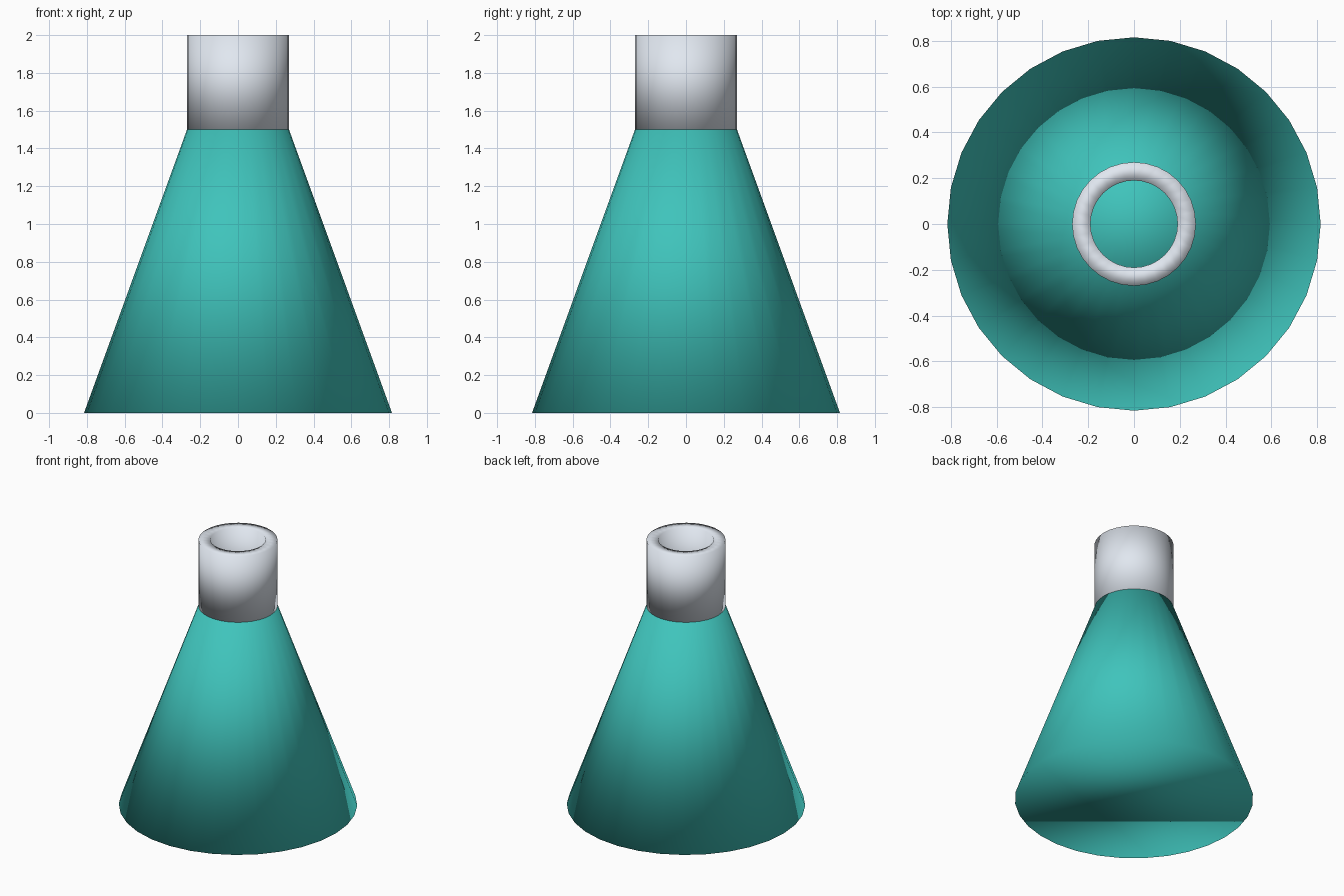
import bpy
import bmesh
from math import cos, sin, tau

if "Cube" in bpy.data.objects:
    bpy.data.objects.remove(bpy.data.objects["Cube"])

SIDES = 32


def material(name, color):
    mat = bpy.data.materials.new(name)
    mat.diffuse_color = color
    mat.use_nodes = True
    mat.node_tree.nodes["Principled BSDF"].inputs["Base Color"].default_value = mat.diffuse_color
    return mat


def finish(name, bm, mat):
    bmesh.ops.recalc_face_normals(bm, faces=bm.faces)
    for face in bm.faces:
        face.smooth = True
    mesh = bpy.data.meshes.new(name)
    bm.to_mesh(mesh)
    bm.free()
    mesh.materials.append(mat)
    obj = bpy.data.objects.new(name, mesh)
    bpy.context.collection.objects.link(obj)
    return obj


def ring(bm, radius, z):
    return [bm.verts.new((radius * cos(tau * i / SIDES), radius * sin(tau * i / SIDES), z))
            for i in range(SIDES)]


def bridge(bm, a, b):
    for i in range(SIDES):
        j = (i + 1) % SIDES
        bm.faces.new((a[i], a[j], b[j], b[i]))


teal = material("teal", (0.05, 0.55, 0.50, 1))
pale = material("pale_grey", (0.75, 0.80, 0.87, 1))

# Conical body, capped at both ends and smooth all over
bm = bmesh.new()
base, shoulder = ring(bm, 0.815, 0.0), ring(bm, 0.27, 1.5)
bridge(bm, base, shoulder)
bm.faces.new(base)
bm.faces.new(shoulder)
finish("cone_body", bm, teal)

# Thick-walled neck tube: outer and inner walls joined by flat rims
bm = bmesh.new()
loops = [ring(bm, r, z) for r, z in ((0.27, 1.5), (0.27, 2.0), (0.19, 2.0), (0.19, 1.5))]
for k in range(4):
    bridge(bm, loops[k], loops[(k + 1) % 4])
finish("neck_tube", bm, pale)
